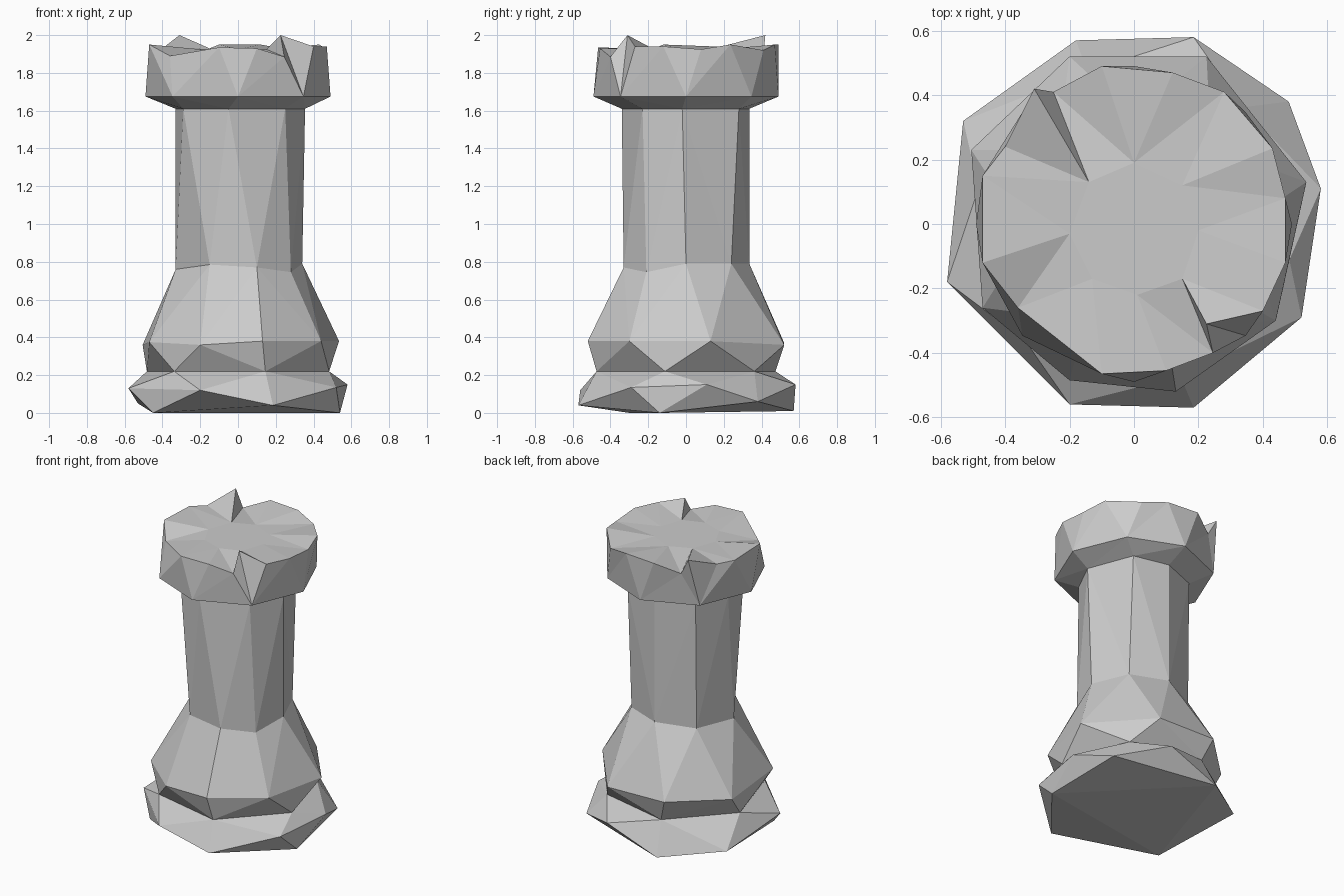
import bpy, bmesh, math
from mathutils import Vector

if "Cube" in bpy.data.objects:
    bpy.data.objects.remove(bpy.data.objects["Cube"])


def ring(points, z=None):
    """Ring of vectors; a shared z may be given for 2D points."""
    pts = [Vector(p) if z is None else Vector((p[0], p[1], z)) for p in points]
    return sorted(pts, key=lambda v: math.atan2(v.y, v.x))


def regular(n, r, z, phase=0):
    return ring([(r * math.cos(phase + i * math.tau / n),
                  r * math.sin(phase + i * math.tau / n)) for i in range(n)], z)


def finish(bm, name):
    bmesh.ops.recalc_face_normals(bm, faces=bm.faces)
    mesh = bpy.data.meshes.new(name)
    bm.to_mesh(mesh)
    bm.free()
    bpy.context.collection.objects.link(bpy.data.objects.new(name, mesh))


def gap(a, b):
    return (a.co.xy.normalized() - b.co.xy.normalized()).length


def zip_rings(bm, a, b):
    """Triangulate between two rings that may differ in vertex count."""
    k = min(range(len(b)), key=lambda i: gap(a[0], b[i]))
    b = b[k:] + b[:k]
    i = j = 0
    while i < len(a) or j < len(b):
        p, q = a[i % len(a)], b[j % len(b)]
        pn, qn = a[(i + 1) % len(a)], b[(j + 1) % len(b)]
        if j == len(b) or (i < len(a) and gap(pn, q) <= gap(p, qn)):
            bm.faces.new((p, pn, q))
            i += 1
        else:
            bm.faces.new((p, qn, q))
            j += 1


def loft(name, rings, cap=False):
    bm = bmesh.new()
    loops = [[bm.verts.new(p) for p in r] for r in rings]
    for a, b in zip(loops, loops[1:]):
        zip_rings(bm, a, b)
    if cap:
        bm.faces.new(loops[-1])
    finish(bm, name)


# Rings shared between neighbouring parts
neck = regular(6, 0.495, 0.22, math.radians(-13))
waist = ring([(0.1, -0.33, 0.77), (0.28, -0.21, 0.745), (0.34, 0, 0.79), (0.24, 0.24, 0.79),
              (0, 0.335, 0.79), (-0.24, 0.23, 0.77), (-0.33, -0.04, 0.76), (-0.15, -0.3, 0.785)])
collar = ring([(-0.05, -0.34), (0.25, -0.23), (0.355, -0.02), (0.24, 0.28),
               (0, 0.335), (-0.24, 0.24), (-0.33, 0.02), (-0.29, -0.2)], 1.61)

# Faceted foot: hull of the sole, the uneven rim and the neck ring
foot = [(-0.45, -0.3, 0), (0.54, -0.14, 0), (0.185, -0.57, 0.04), (0.48, 0.38, 0.06),
        (-0.18, 0.57, 0.01), (-0.53, 0.32, 0.05), (-0.58, -0.18, 0.13), (-0.2, -0.56, 0.12),
        (0.52, -0.29, 0.135), (0.58, 0.11, 0.15), (0.185, 0.58, 0.15)]
bm = bmesh.new()
for p in foot + neck:
    bm.verts.new(p)
bmesh.ops.convex_hull(bm, input=bm.verts)
top = [f for f in bm.faces if all(v.co.z > 0.21 for v in f.verts)]
bmesh.ops.delete(bm, geom=top, context='FACES')
finish(bm, "foot")

# Flared lower body
flare = ring([(-0.2, -0.485, 0.36), (0.13, -0.52, 0.38), (0.44, -0.3, 0.38), (0.535, 0.13, 0.38),
              (0.225, 0.52, 0.36), (-0.2, 0.52, 0.37), (-0.505, 0.23, 0.36), (-0.47, -0.26, 0.375)])
loft("lower_body", [neck, flare, waist])

# Straight shaft
loft("shaft", [waist, collar])

# Crown with uneven rim, two raised points and a flat top
rim = ring([(-0.1, 0.49, 1.95), (0.12, 0.47, 1.95), (0.28, 0.41, 1.92), (0.43, 0.235, 1.95),
            (0.47, 0.08, 1.925), (0.47, -0.12, 1.94), (0.4, -0.27, 1.94), (0.225, -0.31, 2),
            (0.245, -0.4, 1.885), (0.1, -0.455, 1.93), (-0.1, -0.465, 1.935),
            (-0.36, -0.26, 1.89), (-0.47, -0.12, 1.95), (-0.47, 0.15, 1.94),
            (-0.4, 0.24, 1.93), (-0.31, 0.42, 2), (-0.25, 0.41, 1.89)])
inner = ring([(0.2, -0.02), (0.15, -0.17), (0.01, -0.22), (-0.13, -0.17),
              (-0.2, -0.03), (-0.14, 0.13), (0, 0.19), (0.15, 0.12)], 1.925)
loft("crown", [collar, regular(8, 0.49, 1.675), rim, inner], cap=True)
